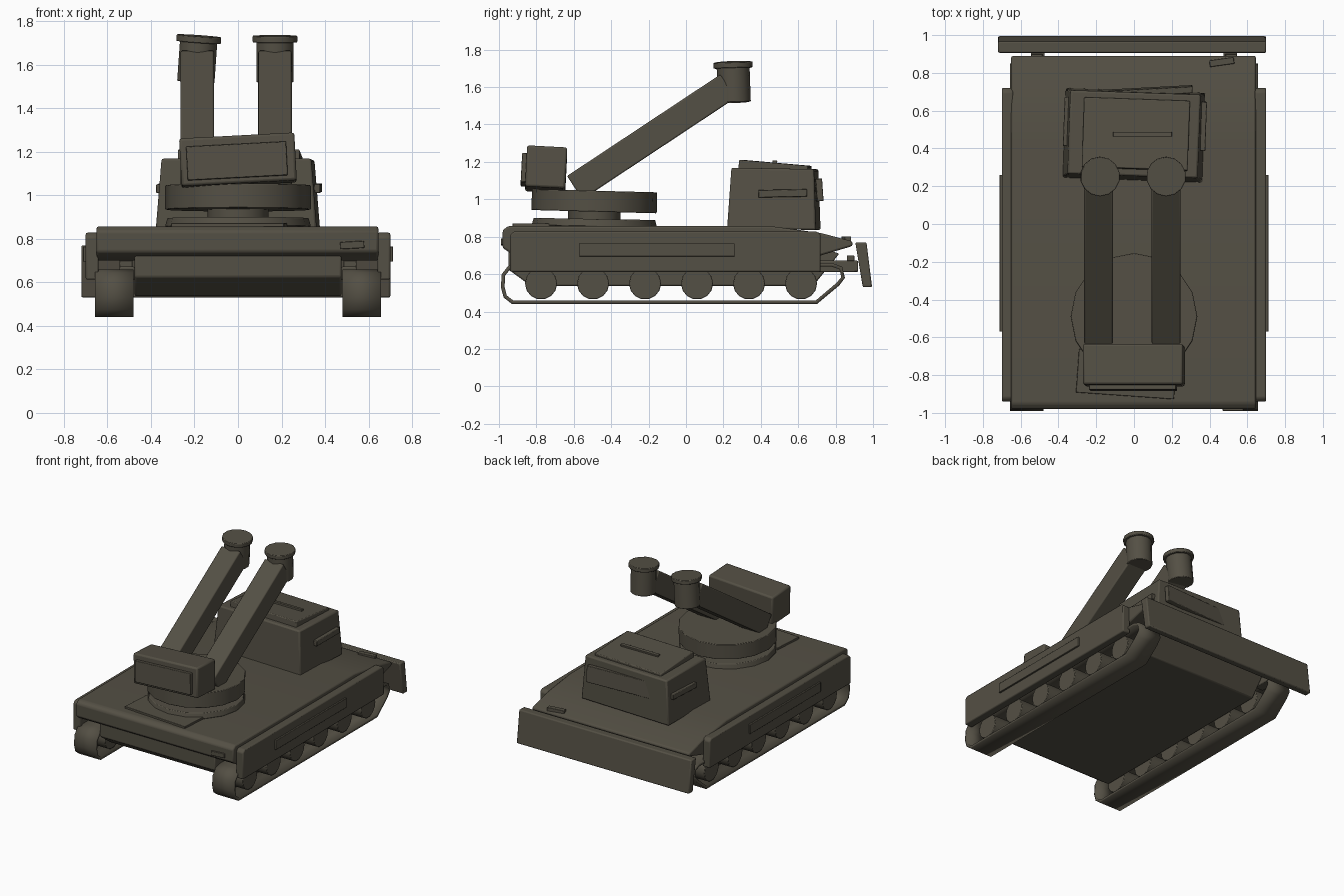
import bpy, bmesh
from math import radians
from mathutils import Matrix, Vector

if "Cube" in bpy.data.objects:
    bpy.data.objects.remove(bpy.data.objects["Cube"], do_unlink=True)

olive = bpy.data.materials.new("dark_olive")
olive.use_nodes = True
olive.diffuse_color = (0.088, 0.079, 0.058, 1)
bsdf = olive.node_tree.nodes["Principled BSDF"]
bsdf.inputs["Base Color"].default_value = olive.diffuse_color
bsdf.inputs["Roughness"].default_value = 0.8


def finish(name, bm, bevel=0.0):
    """Turn a bmesh into a shaded object with optional softened edges."""
    bmesh.ops.recalc_face_normals(bm, faces=bm.faces)
    mesh = bpy.data.meshes.new(name)
    bm.to_mesh(mesh)
    bm.free()
    mesh.materials.append(olive)
    ob = bpy.data.objects.new(name, mesh)
    bpy.context.collection.objects.link(ob)
    if bevel:
        mod = ob.modifiers.new("soft_edges", "BEVEL")
        mod.width = bevel
        mod.segments = 2
        mod.limit_method = "ANGLE"
    bpy.ops.object.select_all(action="DESELECT")
    ob.select_set(True)
    bpy.context.view_layer.objects.active = ob
    bpy.ops.object.shade_smooth_by_angle(angle=radians(35))
    return ob


def box(name, x, y, z, rot=(0, 0, 0), taper=1.0, bevel=0.006):
    """Box from three (min, max) ranges, tilted about its centre."""
    ranges = (x, y, z)
    size = [b - a for a, b in ranges]
    bm = bmesh.new()
    bmesh.ops.create_cube(bm, size=1)
    for v in bm.verts:
        k = taper if v.co.z > 0 else 1
        v.co = Vector((v.co.x * size[0] * k, v.co.y * size[1] * k, v.co.z * size[2]))
    spin = Matrix.Identity(4)
    for angle, axis in zip(rot, "XYZ"):
        spin = Matrix.Rotation(radians(angle), 4, axis) @ spin
    centre = Vector([(a + b) / 2 for a, b in ranges])
    bm.transform(Matrix.Translation(centre) @ spin)
    return finish(name, bm, bevel)


def prism(name, profile, x0, x1, bevel=0.008, ends=True):
    """Side profile of (y, z) points extruded across x."""
    bm = bmesh.new()
    a, b = [[bm.verts.new((x, y, z)) for y, z in profile] for x in (x0, x1)]
    n = len(profile)
    for i in range(n):
        j = (i + 1) % n
        bm.faces.new((a[i], a[j], b[j], b[i]))
    if ends:
        bm.faces.new(a)
        bm.faces.new(b)
    return finish(name, bm, bevel)


def drum(name, centre, r, depth, sides, rot=Matrix.Identity(4), top=1.0, bevel=0.004):
    bm = bmesh.new()
    bmesh.ops.create_cone(bm, cap_ends=True, segments=sides, radius1=r,
                          radius2=r * top, depth=depth,
                          matrix=Matrix.Translation(centre) @ rot)
    return finish(name, bm, bevel)


# Hull: wide upper deck over a narrow lower tub
prism("upper_hull", [(-0.98, 0.74), (-0.98, 0.835), (-0.95, 0.857), (0.45, 0.857),
                     (0.72, 0.82), (0.89, 0.775), (0.89, 0.75), (0.72, 0.70),
                     (-0.92, 0.70)], -0.65, 0.645, 0.01)
prism("lower_hull", [(-0.95, 0.74), (-0.95, 0.625), (-0.83, 0.537), (0.68, 0.537),
                     (0.82, 0.71), (0.72, 0.74)], -0.475, 0.475)

# Running gear and side skirts, mirrored
track_path = [(-0.93, 0.44), (-0.975, 0.475), (-0.99, 0.53), (-0.985, 0.60),
              (-0.95, 0.645), (-0.90, 0.66), (0.78, 0.66), (0.835, 0.64),
              (0.85, 0.58), (0.82, 0.54), (0.70, 0.44)]
side_on = Matrix.Rotation(radians(90), 4, "Y")
for s, side in ((1, "left"), (-1, "right")):
    def span(a, b):
        return tuple(sorted((s * a, s * b)))

    track = prism(side + "_track", track_path, *span(0.48, 0.657), bevel=0, ends=False)
    band = track.modifiers.new("band", "SOLIDIFY")
    band.thickness = 0.02
    band.offset = -1
    for i in range(6):
        drum(f"{side}_road_wheel_{i + 1}", (s * 0.567, -0.775 + 0.278 * i, 0.55),
             0.086, 0.15, 14, side_on)
    prism(side + "_skirt", [(-0.94, 0.612), (-0.94, 0.81), (-0.92, 0.828),
                            (0.70, 0.828), (0.72, 0.81), (0.72, 0.612)],
          *span(0.64, 0.70))
    box(side + "_skirt_panel", span(0.69, 0.712), (-0.57, 0.26), (0.695, 0.765),
        bevel=0.003)
    # Blade supports at the rear
    box(side + "_blade_arm", span(0.475, 0.545), (0.70, 0.92), (0.612, 0.672))
    box(side + "_blade_pin", span(0.485, 0.545), (0.86, 0.90), (0.67, 0.70), bevel=0.003)

# Rear blade, leaning slightly
prism("rear_blade", [(0.945, 0.53), (0.905, 0.77), (0.965, 0.77), (0.995, 0.53)],
      -0.72, 0.70)

# Small lamps and deck hatch
box("rear_lamp", (0.40, 0.53), (0.84, 0.875), (0.76, 0.802), rot=(0, 0, 8), bevel=0.003)
box("front_lamp", (0.47, 0.58), (-0.99, -0.95), (0.755, 0.788), rot=(0, -3, 0), bevel=0.003)
box("deck_hatch", (-0.30, 0.22), (-0.91, -0.68), (0.85, 0.872), rot=(0, 0, -4), bevel=0.003)

# Cabin at the rear
box("cabin", (-0.37, 0.37), (0.235, 0.71), (0.84, 1.165), rot=(-1, 0, -2),
    taper=0.93, bevel=0.01)
box("cabin_roof", (-0.27, 0.29), (0.29, 0.66), (1.125, 1.195), rot=(-5, 0, -2))
box("roof_slot", (-0.11, 0.20), (0.462, 0.487), (1.18, 1.208), rot=(-5, 0, 0), bevel=0.002)
box("cabin_rear_panel", (-0.33, 0.31), (0.68, 0.715), (0.99, 1.11), rot=(4, 0, 3), bevel=0.004)
box("cabin_side_bar", (-0.372, 0.382), (0.40, 0.66), (1.012, 1.052), rot=(1, 0, -2), bevel=0.004)

# Turntable
drum("turntable_base", (0, -0.49, 0.875), 0.335, 0.04, 16,
     Matrix.Rotation(radians(-1), 4, "X"), top=0.97)
drum("turntable_post", (0, -0.49, 0.91), 0.14, 0.08, 16)
drum("turntable_ring", (0, -0.49, 0.99), 0.335, 0.112, 16,
     Matrix.Rotation(radians(-1.5), 4, "X"))

# Counterweight with a face plate
tilt = (-3, -3, 0)
box("counterweight", (-0.265, 0.265), (-0.855, -0.64), (1.05, 1.27), rot=tilt, bevel=0.012)
box("counterweight_plate", (-0.235, 0.225), (-0.88, -0.84), (1.08, 1.235), rot=tilt, bevel=0.004)

# Twin booms with capped drum heads
start, end = Vector((0, -0.595, 1.062)), Vector((0, 0.225, 1.605))
run = end - start
for x, side, lean in ((0.17, "left", 0), (-0.187, "right", 4)):
    mid = (start + end) / 2
    half = run.length / 2
    boom = box(side + "_boom", (-0.077, 0.077), (-half, half), (-0.075, 0.075), bevel=0.008)
    boom.data.transform(Matrix.Translation((x, mid.y, mid.z))
                        @ Matrix.Rotation(run.yz.angle_signed(Vector((1, 0))), 4, "X"))
    turn = Matrix.Rotation(radians(lean), 4, "Y") @ Matrix.Rotation(radians(2), 4, "X")
    head = Vector((x, 0.255, 1.62))
    drum(side + "_head", head, 0.088, 0.20, 14, turn)
    drum(side + "_head_cap", head + turn @ Vector((0, 0, 0.098)), 0.105, 0.03, 14, turn)
